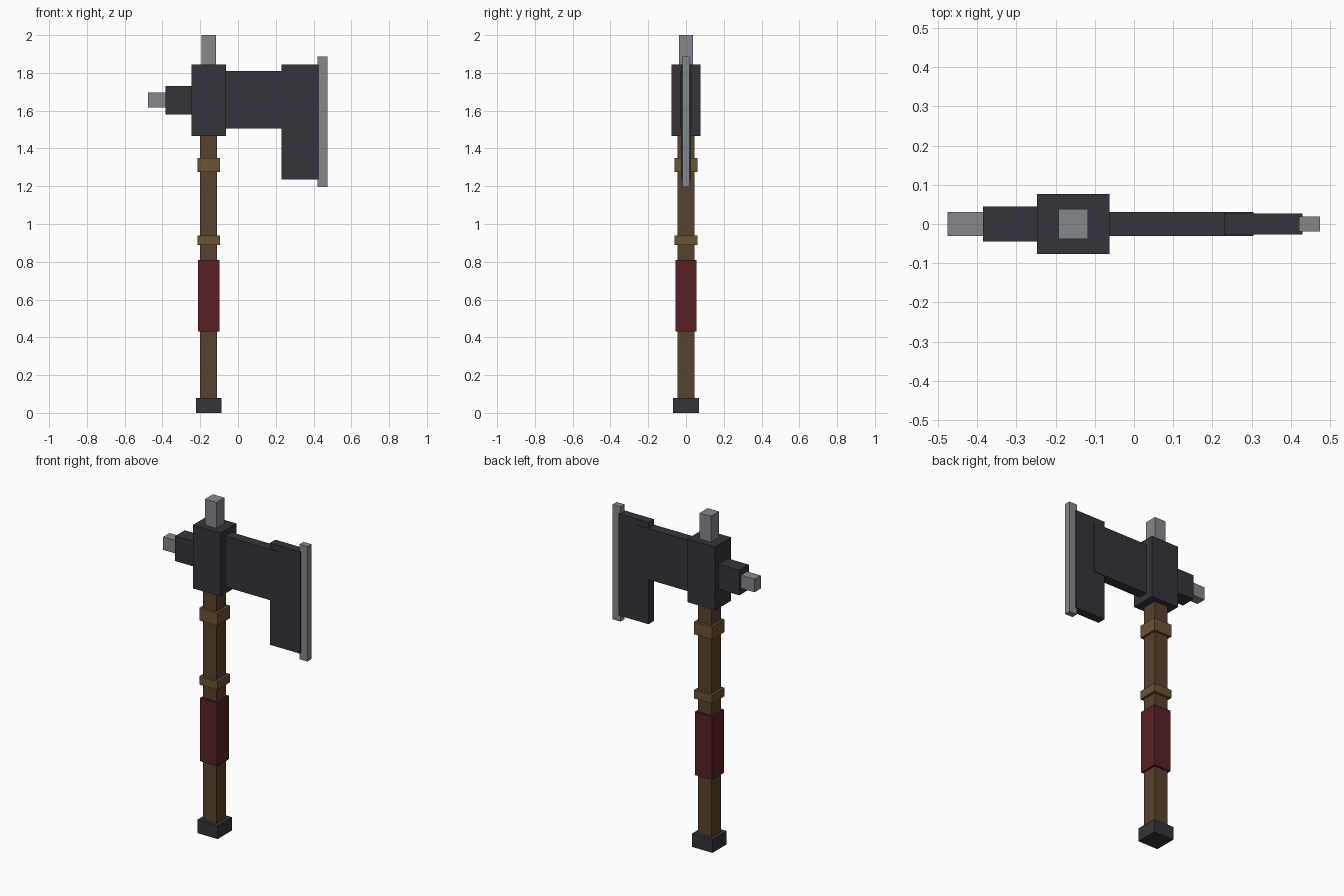
import bpy

cube = bpy.data.objects.get("Cube")
if cube:
    bpy.data.objects.remove(cube, do_unlink=True)


def linear(c):
    c /= 255
    return c / 12.92 if c <= 0.04045 else ((c + 0.055) / 1.055) ** 2.4


def material(name, *rgb):
    colour = [linear(c) for c in rgb] + [1]
    mat = bpy.data.materials.new(name)
    mat.use_nodes = True
    mat.diffuse_color = colour
    bsdf = next(n for n in mat.node_tree.nodes if n.type == "BSDF_PRINCIPLED")
    bsdf.inputs["Base Color"].default_value = colour
    return mat


iron = material("dark iron", 54, 52, 60)
steel = material("pale steel", 132, 136, 141)
wood = material("brown wood", 88, 66, 45)
brass = material("dull brass", 107, 84, 50)
leather = material("red leather", 88, 32, 35)


def box(name, mat, x, half_depth, z):
    """Box spanning the x and z ranges, centred on y = 0."""
    bpy.ops.mesh.primitive_cube_add(
        size=1, location=((x[0] + x[1]) / 2, 0, (z[0] + z[1]) / 2))
    obj = bpy.context.object
    obj.name = name
    obj.scale = (x[1] - x[0], 2 * half_depth, z[1] - z[0])
    bpy.ops.object.transform_apply(location=False, rotation=False, scale=True)
    obj.data.materials.append(mat)


SHAFT_X = -0.155


def shaft_box(name, mat, half, low, high):
    """Square block centred on the shaft."""
    box(name, mat, (SHAFT_X - half, SHAFT_X + half), half, (low, high))


# Shaft and its fittings
shaft_box("shaft", wood, 0.045, 0.04, 1.5)
shaft_box("pommel", iron, 0.0675, 0, 0.08)
shaft_box("grip", leather, 0.0565, 0.43, 0.81)
shaft_box("lower_band", brass, 0.06, 0.89, 0.94)
shaft_box("upper_band", brass, 0.06, 1.275, 1.35)

# Head socket and top spike
box("head_socket", iron, (-0.247, -0.063), 0.076, (1.465, 1.845))
shaft_box("top_spike", steel, 0.038, 1.8, 2)

# Rear hammer
box("hammer_neck", iron, (-0.385, -0.2), 0.045, (1.58, 1.73))
box("hammer_tip", steel, (-0.476, -0.36), 0.03, (1.617, 1.695))

# Blade and cutting edge
box("blade_bridge", iron, (-0.1, 0.305), 0.03, (1.505, 1.81))
box("blade", iron, (0.23, 0.43), 0.0265, (1.235, 1.845))
box("cutting_edge", steel, (0.421, 0.474), 0.019, (1.197, 1.886))
